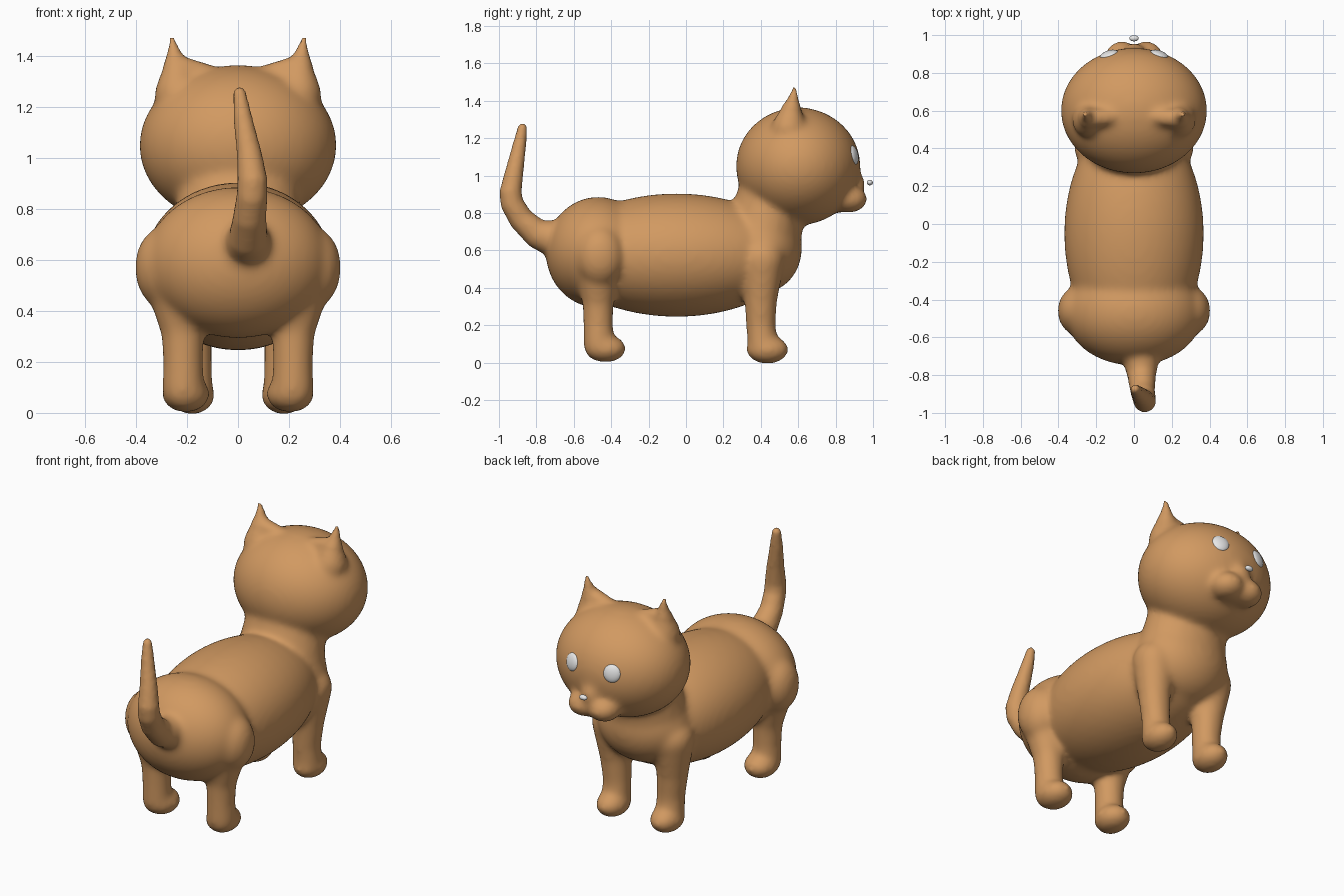
import bpy, bmesh
from mathutils import Vector

cube = bpy.data.objects.get("Cube")
if cube:
    bpy.data.objects.remove(cube, do_unlink=True)


def material(name, rgb):
    mat = bpy.data.materials.new(name)
    mat.use_nodes = True
    mat.diffuse_color = (*rgb, 1)
    mat.node_tree.nodes["Principled BSDF"].inputs["Base Color"].default_value = (*rgb, 1)
    return mat


def add_object(name, mesh, mat):
    obj = bpy.data.objects.new(name, mesh)
    bpy.context.scene.collection.objects.link(obj)
    mesh.materials.clear()
    mesh.materials.append(mat)
    for face in mesh.polygons:
        face.use_smooth = True
    return obj


def unit_sphere(subdivisions):
    """Points and triangles of a round ball, made once and reused."""
    bm = bmesh.new()
    bmesh.ops.create_icosphere(bm, subdivisions=subdivisions, radius=1)
    bm.verts.index_update()
    points = [tuple(v.co) for v in bm.verts]
    faces = [[v.index for v in f.verts] for f in bm.faces]
    bm.free()
    return points, faces


FINE, COARSE = unit_sphere(4), unit_sphere(3)
verts, tris = [], []


def ball(center, radii, sphere=FINE):
    start = len(verts)
    (cx, cy, cz), (rx, ry, rz) = center, radii
    verts.extend((cx + x * rx, cy + y * ry, cz + z * rz) for x, y, z in sphere[0])
    tris.extend([start + i for i in face] for face in sphere[1])


def limb(points, side=1, wide=1, steps=6):
    """Tapered rounded limb through (x, y, z, radius) points."""
    for a, b in zip(points, points[1:]):
        for i in range(steps):
            x, y, z, r = Vector(a).lerp(Vector(b), i / steps)
            ball((x * side, y, z), (r * wide, r, r), COARSE)
    x, y, z, r = points[-1]
    ball((x * side, y, z), (r * wide, r, r), COARSE)


fur = material("tan fur", (0.64, 0.32, 0.12))
pale = material("pale grey", (0.8, 0.8, 0.8))

# Torso, rump, chest and neck
ball((0, -0.05, 0.575), (0.37, 0.63, 0.33))
ball((0, -0.47, 0.59), (0.365, 0.28, 0.297))
ball((0, 0.4, 0.61), (0.28, 0.22, 0.24))
limb([(0, 0.4, 0.64, 0.215), (0, 0.45, 0.85, 0.19)], wide=1.25)

# Head and muzzle
ball((0, 0.6, 1.05), (0.388, 0.333, 0.315))
ball((0, 0.87, 0.95), (0.07, 0.09, 0.09))
ball((0, 0.86, 0.87), (0.07, 0.08, 0.07))

for side in (-1, 1):
    # Cheeks and hips
    ball((0.065 * side, 0.87, 0.875), (0.095, 0.1, 0.075))
    ball((0.295 * side, -0.46, 0.57), (0.11, 0.13, 0.16))
    # Back leg and paw
    limb([(0.24, -0.47, 0.5, 0.12), (0.218, -0.47, 0.32, 0.085),
          (0.215, -0.47, 0.2, 0.08), (0.215, -0.465, 0.09, 0.083)], side)
    ball((0.205 * side, -0.43, 0.075), (0.095, 0.11, 0.075))
    # Front leg and paw
    limb([(0.2, 0.41, 0.55, 0.12), (0.19, 0.4, 0.34, 0.09),
          (0.18, 0.4, 0.2, 0.08), (0.18, 0.41, 0.09, 0.083)], side)
    ball((0.18 * side, 0.435, 0.07), (0.09, 0.115, 0.077))
    # Ear with a flared base
    limb([(0.235, 0.55, 1.25, 0.095), (0.24, 0.56, 1.33, 0.062),
          (0.248, 0.57, 1.39, 0.036), (0.255, 0.578, 1.44, 0.018),
          (0.26, 0.58, 1.478, 0.009)], side)
    limb([(0.22, 0.56, 1.35, 0.05), (0.09, 0.57, 1.31, 0.05)], side)

# Tail
limb([(0.035, -0.66, 0.65, 0.11), (0.04, -0.79, 0.685, 0.078),
      (0.045, -0.88, 0.765, 0.066), (0.055, -0.93, 0.85, 0.062),
      (0.057, -0.938, 0.91, 0.06), (0.045, -0.92, 1.01, 0.051),
      (0.02, -0.893, 1.15, 0.039), (0.006, -0.875, 1.255, 0.027)])

# Fuse the forms into one skin
raw = bpy.data.meshes.new("raw_forms")
raw.from_pydata(verts, [], tris)
forms = add_object("raw_forms", raw, fur)
remesh = forms.modifiers.new("Fuse", 'REMESH')
remesh.mode = 'VOXEL'
remesh.voxel_size = 0.014
graph = bpy.context.evaluated_depsgraph_get()
skin = bpy.data.meshes.new_from_object(forms.evaluated_get(graph))
bpy.data.objects.remove(forms, do_unlink=True)

# Soften the joins, keeping the ear tips and tail slim
body = add_object("body", skin, fur)
slim = [v.index for v in skin.vertices if v.co.z < 1.42]
core = [v.index for v in skin.vertices if v.co.z < 1.36 and v.co.y > -0.76]
for name, members, passes in (("core", core, 20), ("slim", slim, 4)):
    body.vertex_groups.new(name=name).add(members, 1, 'REPLACE')
    soften = body.modifiers.new("Soften " + name, 'SMOOTH')
    soften.vertex_group = name
    soften.factor = 0.5
    soften.iterations = passes


def bead(name, center, radii, facing):
    points = [(x * radii[0], y * radii[1], z * radii[2]) for x, y, z in FINE[0]]
    mesh = bpy.data.meshes.new(name)
    mesh.from_pydata(points, [], FINE[1])
    obj = add_object(name, mesh, pale)
    obj.location = center
    obj.rotation_euler = Vector(facing).to_track_quat('Y', 'Z').to_euler()


# Eyes and nose
for side, name in ((-1, "right_eye"), (1, "left_eye")):
    bead(name, (0.132 * side, 0.895, 1.11), (0.05, 0.022, 0.052), (0.9 * side, 2.75, 0.62))
bead("nose", (0, 0.983, 0.963), (0.025, 0.016, 0.015), (0, 1, 0))
